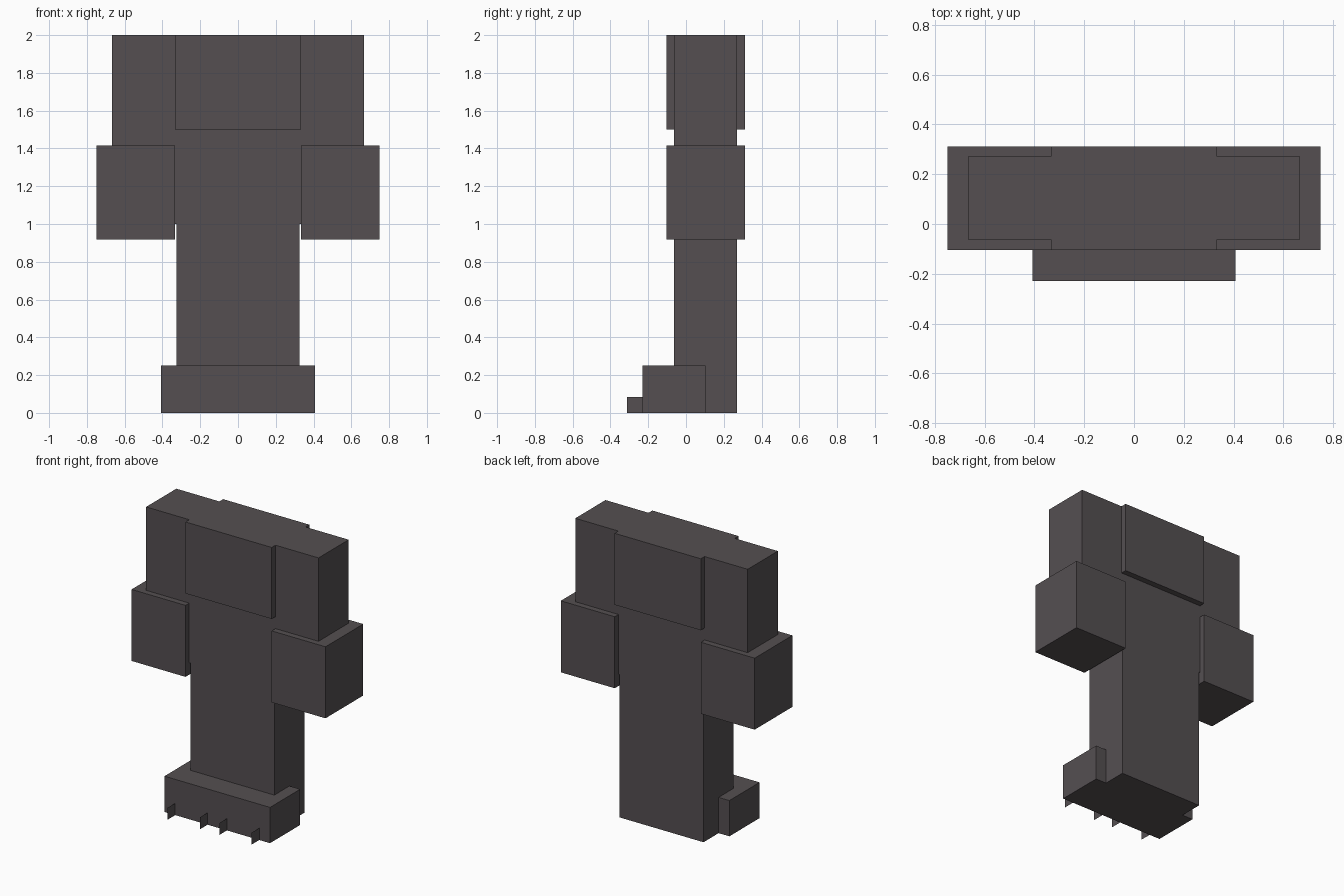
import bpy, bmesh

if "Cube" in bpy.data.objects:
    bpy.data.objects.remove(bpy.data.objects["Cube"])

U = 1 / 12      # block unit
CY = 0.104      # depth centre of the body

mat = bpy.data.materials.new("dark_grey")
mat.diffuse_color = (0.089, 0.078, 0.083, 1)
mat.use_nodes = True
mat.node_tree.nodes["Principled BSDF"].inputs["Base Color"].default_value = mat.diffuse_color


def add_mesh(name, verts, faces):
    bm = bmesh.new()
    vs = [bm.verts.new(v) for v in verts]
    for f in faces:
        bm.faces.new([vs[i] for i in f])
    me = bpy.data.meshes.new(name)
    bm.to_mesh(me)
    bm.free()
    me.materials.append(mat)
    ob = bpy.data.objects.new(name, me)
    bpy.context.collection.objects.link(ob)
    return ob


def box(name, x, y, z):
    """Box from (min, max) ranges on each axis."""
    x, y, z = sorted(x), sorted(y), sorted(z)
    verts = [(a, b, c) for a in x for b in y for c in z]
    faces = [(0, 1, 3, 2), (4, 6, 7, 5), (0, 4, 5, 1),
             (2, 3, 7, 6), (0, 2, 6, 4), (1, 5, 7, 3)]
    return add_mesh(name, verts, faces)


thin = (CY - 2 * U, CY + 2 * U)        # body depth
thick = (CY - 2.5 * U, CY + 2.5 * U)   # armour depth
foot_front = CY - 4 * U

# Torso and chest plate band
box("torso", (-4 * U, 4 * U), thin, (1, 2))
box("chest_band", (-4 * U, 4 * U), thick, (1.5, 2))

for side, s in (("left", -1), ("right", 1)):
    # Arm with bulky cuff
    box(side + "_arm", (s * 4 * U, s * 8 * U), thin, (1, 2))
    box(side + "_cuff", (s * 4 * U, s * 9 * U), thick, (11 * U, 17 * U))
    # Leg and foot
    box(side + "_leg", (0, s * 3.9 * U), thin, (0, 1))
    box(side + "_foot", (0, s * 4.9 * U), (foot_front, foot_front + 4 * U), (0, 3 * U))
    # Paper-thin claws
    for i, cx in enumerate((0.9 * U, 3.9 * U)):
        x, y0, y1 = s * cx, foot_front - U, foot_front
        add_mesh(f"{side}_claw_{i + 1}",
                 [(x, y0, 0), (x, y1, 0), (x, y1, U), (x, y0, U)], [(0, 1, 2, 3)])
